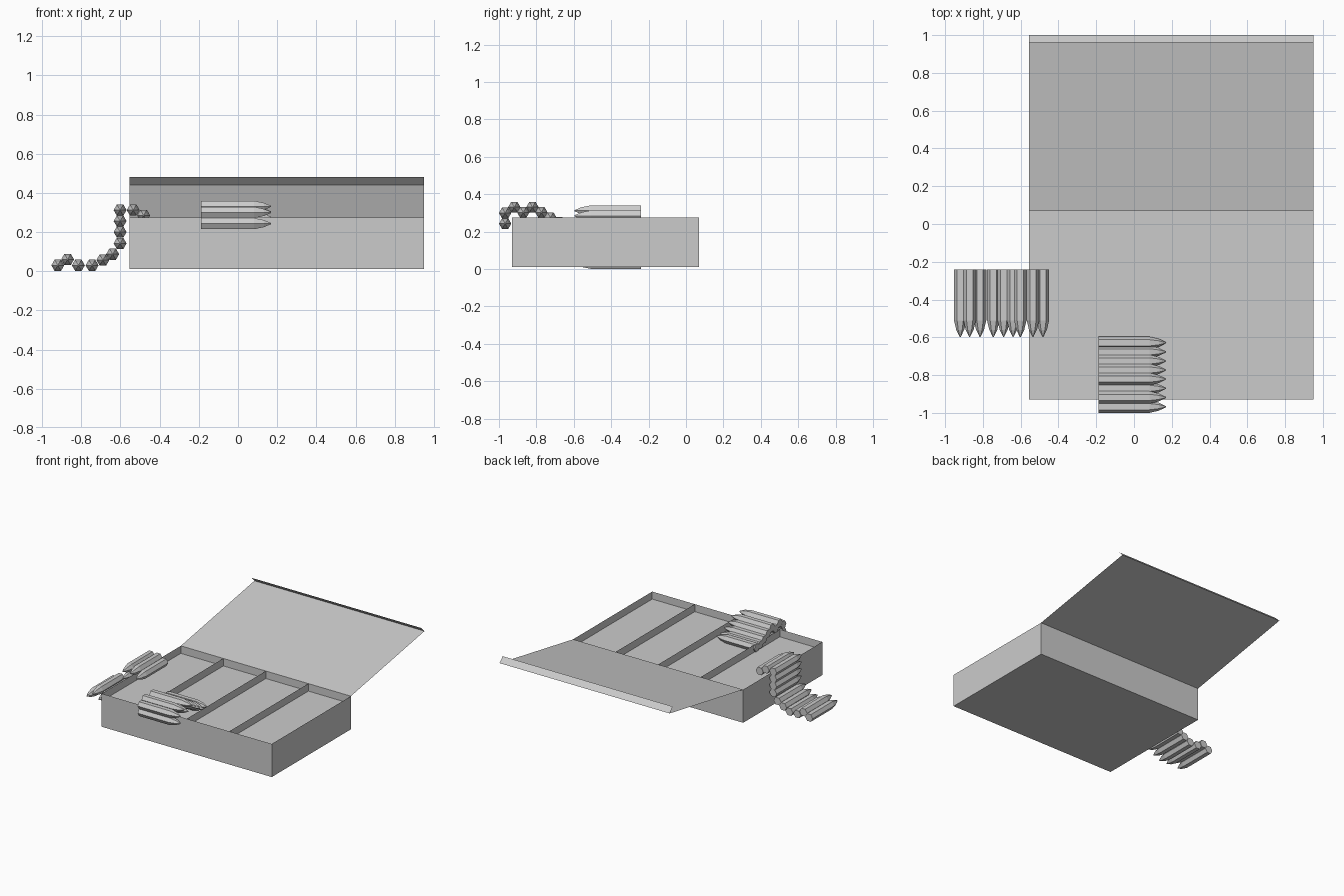
import bpy, bmesh, math
from mathutils import Matrix

cube = bpy.data.objects.get("Cube")
if cube:
    bpy.data.objects.remove(cube, do_unlink=True)

grey = bpy.data.materials.new("plain grey")
grey.use_nodes = True
grey.diffuse_color = (0.6, 0.6, 0.6, 1)
grey.node_tree.nodes["Principled BSDF"].inputs["Base Color"].default_value = (0.6, 0.6, 0.6, 1)

# Main dimensions of the box
X0, X1 = -0.555, 0.95
Y0, Y1 = -0.93, 0.07
BOTTOM, FLOOR, RIM = 0.01, 0.215, 0.275


def finish(name, bm):
    mesh = bpy.data.meshes.new(name)
    bm.to_mesh(mesh)
    bm.free()
    mesh.materials.append(grey)
    obj = bpy.data.objects.new(name, mesh)
    bpy.context.collection.objects.link(obj)
    return obj


def sheet(name, corners):
    """One thin flat panel."""
    bm = bmesh.new()
    bm.faces.new([bm.verts.new(c) for c in corners])
    return finish(name, bm)


def level_sheet(name, z):
    return sheet(name, [(X0, Y0, z), (X1, Y0, z), (X1, Y1, z), (X0, Y1, z)])


# Box shell: a block with its top face removed
bm = bmesh.new()
size = Matrix.Diagonal((X1 - X0, Y1 - Y0, RIM - BOTTOM, 1))
middle = Matrix.Translation(((X0 + X1) / 2, (Y0 + Y1) / 2, (BOTTOM + RIM) / 2))
bmesh.ops.create_cube(bm, size=1, matrix=middle @ size)
top = [f for f in bm.faces if f.normal.z > 0.9]
bmesh.ops.delete(bm, geom=top, context='FACES_ONLY')
finish("box_shell", bm)

# Raised floor and the three dividers
level_sheet("box_floor", FLOOR)
for i in (1, 2, 3):
    x = X0 + (X1 - X0) * i / 4
    sheet(f"divider_{i}", [(x, Y0, FLOOR), (x, Y1, FLOOR), (x, Y1, RIM), (x, Y0, RIM)])

# Open lid with its folded lip
HINGE, EDGE, LIP = (Y1, RIM), (1.0, 0.44), (0.96, 0.48)
for name, a, b in (("lid", HINGE, EDGE), ("lid_lip", EDGE, LIP)):
    sheet(name, [(X0, *a), (X1, *a), (X1, *b), (X0, *b)])

# Six-sided cartridge outline: distance from the base, radius
PROFILE = [(0, 0.033), (0.27, 0.033), (0.32, 0.021), (0.357, 0.003)]


def cartridge(bm, place):
    """Six-sided cartridge along local x, with corners toward local +y and -y."""
    rings = []
    for along, radius in PROFILE:
        ring = []
        for k in range(6):
            a = math.tau * k / 6
            p = (along, radius * math.cos(a), radius * math.sin(a))
            ring.append(bm.verts.new(place @ Matrix.Translation(p).translation))
        rings.append(ring)
    for r, s in zip(rings, rings[1:]):
        for k in range(6):
            n = (k + 1) % 6
            bm.faces.new([r[k], r[n], s[n], s[k]])
    bm.faces.new(rings[0][::-1])
    bm.faces.new(rings[-1])


def belt(name, centres, place_at):
    bm = bmesh.new()
    for c in centres:
        cartridge(bm, place_at(*c))
    bmesh.ops.recalc_face_normals(bm, faces=bm.faces)
    finish(name, bm)


# Belt hanging over the side wall, tips to the front
side_path = [(-0.92, 0.03), (-0.87, 0.06), (-0.815, 0.03), (-0.745, 0.03),
             (-0.69, 0.057), (-0.64, 0.087), (-0.602, 0.142), (-0.602, 0.2),
             (-0.602, 0.256), (-0.602, 0.312), (-0.535, 0.312), (-0.482, 0.285)]
belt("side_belt", side_path,
     lambda x, z: Matrix.Translation((x, -0.24, z)) @ Matrix.Rotation(-math.pi / 2, 4, 'Z'))

# Belt hanging over the front wall, tips to the model's left
front_path = [(-0.967, 0.243), (-0.967, 0.3), (-0.918, 0.331), (-0.87, 0.303),
              (-0.821, 0.331), (-0.773, 0.303), (-0.725, 0.275), (-0.677, 0.25),
              (-0.629, 0.245)]
belt("front_belt", front_path, lambda y, z: Matrix.Translation((-0.188, y, z)))
